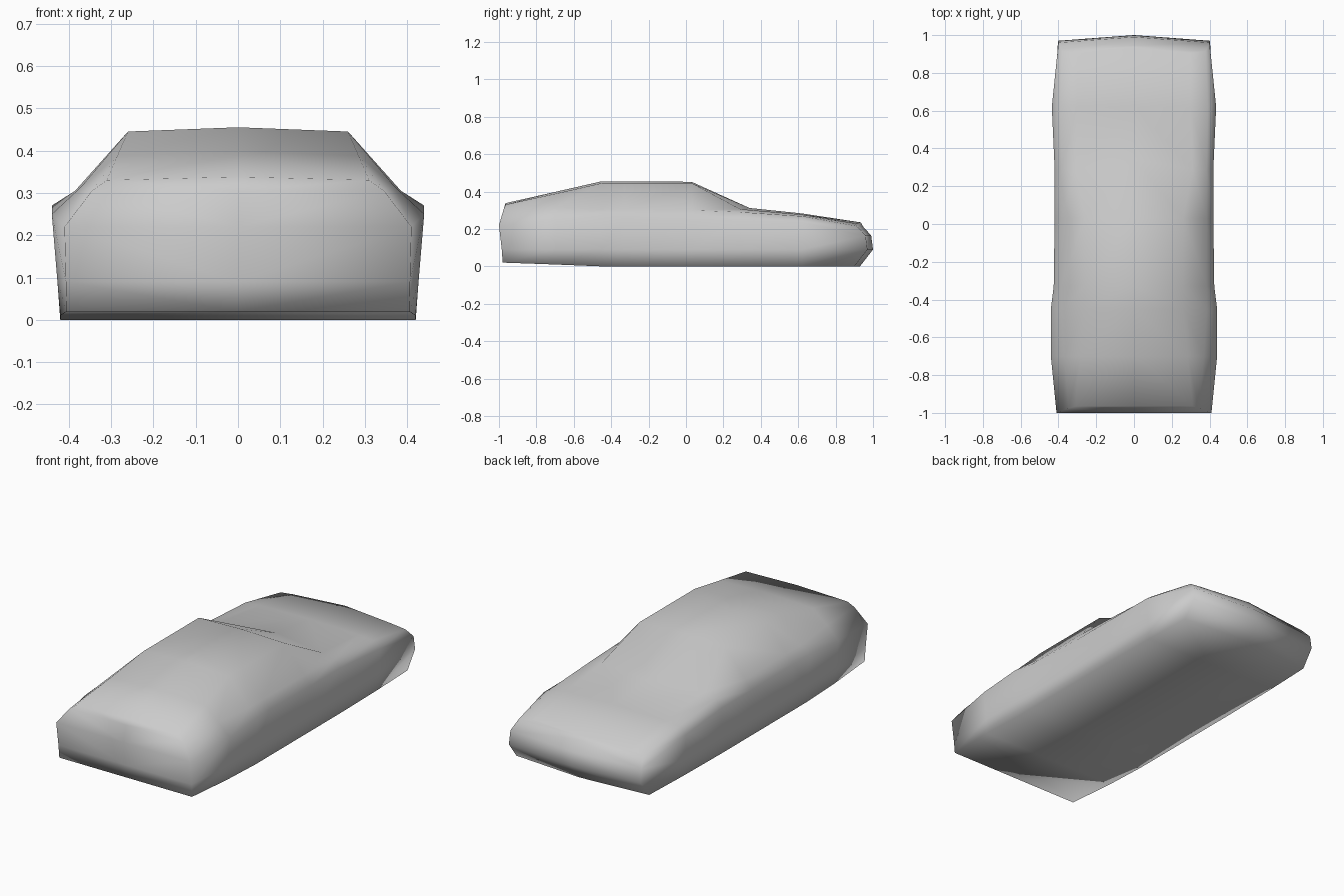
import bpy
import bmesh
from mathutils import Vector

cube = bpy.data.objects.get("Cube")
if cube:
    bpy.data.objects.remove(cube, do_unlink=True)


def make_material(name, color):
    mat = bpy.data.materials.new(name)
    mat.use_nodes = True
    mat.diffuse_color = color
    mat.node_tree.nodes["Principled BSDF"].inputs["Base Color"].default_value = color
    return mat


def section(y, sill, belt, shoulder, rail, crown, bulge=0.0, shift=(0, 0, 0, 0, 0)):
    """Half cross-section from bottom centre to roof centre.
    Each pair is (x, z); shift moves sill, lower side, belt, shoulder and rail along y."""
    lower_z = 0.09
    t = (lower_z - sill[1]) / (belt[1] - sill[1])
    lower = (sill[0] + (belt[0] - sill[0]) * t, lower_z)
    side = [Vector((x, y + d, z))
            for (x, z), d in zip((sill, lower, belt, shoulder, rail), shift)]
    bottom = Vector((0, side[0].y + bulge, sill[1]))
    top = Vector((0, side[-1].y + bulge, crown))
    return [bottom] + side + [top]


def cap(bm, ring, bulge, flip):
    """Close one end with strips reaching to the centre line."""
    middle = [ring[0]]
    for v in ring[2:-2]:
        middle.append(bm.verts.new((0, v.co.y + bulge, v.co.z)))
    middle.append(ring[-1])
    side = ring[1:-1]
    for k in range(len(side) - 1):
        face = [side[k], middle[k], middle[k + 1], side[k + 1]]
        bm.faces.new(face[::-1] if flip else face)


# Sections from tail to nose
tail = section(-0.98, (0.405, 0.02), (0.41, 0.22), (0.345, 0.305), (0.31, 0.33), 0.338,
               shift=(0, -0.005, -0.02, 0.005, 0.015))
rear_deck = section(-0.70, (0.42, 0.01), (0.44, 0.25), (0.37, 0.315), (0.285, 0.388), 0.398)
roof_rear = section(-0.45, (0.42, 0), (0.44, 0.27), (0.385, 0.305), (0.26, 0.445), 0.455)
door_rear = section(-0.33, (0.42, 0), (0.425, 0.26), (0.385, 0.305), (0.26, 0.445), 0.455)
roof_front = section(0.03, (0.42, 0), (0.42, 0.25), (0.385, 0.3), (0.26, 0.445), 0.452)
cowl = section(0.29, (0.42, 0), (0.42, 0.25), (0.385, 0.29), (0.31, 0.306), 0.312, 0.05)
fender = section(0.62, (0.415, 0), (0.435, 0.235), (0.39, 0.268), (0.3, 0.277), 0.283)
nose = section(0.9, (0.405, 0), (0.4, 0.165), (0.38, 0.215), (0.3, 0.23), 0.235, 0.03,
               shift=(0, 0.07, 0.06, 0.015, 0.005))

# Body shell: loft one half, then mirror
bm = bmesh.new()
rings = [[bm.verts.new(p) for p in s] for s in
         (tail, rear_deck, roof_rear, door_rear, roof_front, cowl, fender, nose)]
for a, b in zip(rings, rings[1:]):
    for i in range(len(a) - 1):
        bm.faces.new([a[i], b[i], b[i + 1], a[i + 1]])
cap(bm, rings[0], 0.0, True)
cap(bm, rings[-1], 0.03, False)
mirrored = bmesh.ops.duplicate(bm, geom=bm.verts[:] + bm.edges[:] + bm.faces[:])
for v in [g for g in mirrored["geom"] if isinstance(g, bmesh.types.BMVert)]:
    v.co.x = -v.co.x
bmesh.ops.reverse_faces(bm, faces=[g for g in mirrored["geom"]
                                   if isinstance(g, bmesh.types.BMFace)])
bmesh.ops.remove_doubles(bm, verts=bm.verts[:], dist=0.0005)
bmesh.ops.recalc_face_normals(bm, faces=bm.faces[:])

mesh = bpy.data.meshes.new("car_body")
bm.to_mesh(mesh)
bm.free()
mesh.materials.append(make_material("light grey", (0.6, 0.6, 0.6, 1)))
mesh.shade_smooth()
body = bpy.data.objects.new("car_body", mesh)
bpy.context.scene.collection.objects.link(body)
